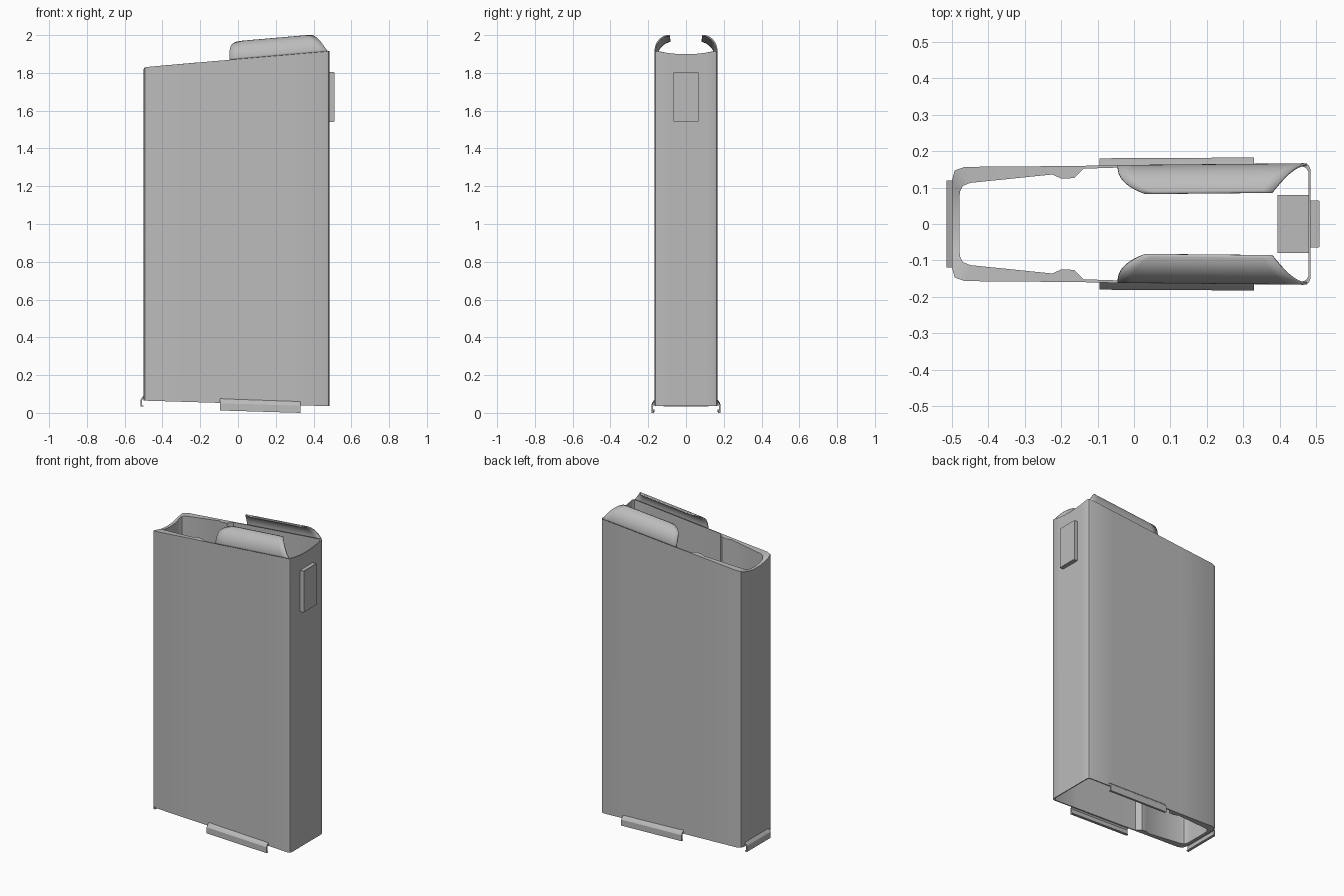
import bpy, bmesh, math

cube = bpy.data.objects.get("Cube")
if cube:
    bpy.data.objects.remove(cube, do_unlink=True)

grey = bpy.data.materials.new("plain grey")
grey.use_nodes = True
COLOUR = (0.5, 0.5, 0.5, 1)
grey.diffuse_color = COLOUR
grey.node_tree.nodes["Principled BSDF"].inputs["Base Color"].default_value = COLOUR


def make(name, bm, angle=40):
    bmesh.ops.recalc_face_normals(bm, faces=bm.faces)
    mesh = bpy.data.meshes.new(name)
    bm.to_mesh(mesh)
    bm.free()
    obj = bpy.data.objects.new(name, mesh)
    bpy.context.collection.objects.link(obj)
    mesh.materials.append(grey)
    bpy.ops.object.select_all(action='DESELECT')
    obj.select_set(True)
    bpy.context.view_layer.objects.active = obj
    bpy.ops.object.shade_smooth_by_angle(angle=math.radians(angle))
    return obj


def skin(bm, rows, closed=False):
    """Join rows of points with quads."""
    verts = [[bm.verts.new(p) for p in row] for row in rows]
    n = len(rows[0])
    for a, b in zip(verts, verts[1:] + (verts[:1] if closed else [])):
        for i in range(n if closed else n - 1):
            j = (i + 1) % n
            bm.faces.new((a[i], a[j], b[j], b[i]))


def box(name, x, y, z, bevel=0.0):
    bm = bmesh.new()
    bmesh.ops.create_cube(bm, size=1)
    for v in bm.verts:
        v.co = [s[0] + (c + 0.5) * (s[1] - s[0]) for c, s in zip(v.co, (x, y, z))]
    if bevel:
        bmesh.ops.bevel(bm, geom=bm.edges[:], offset=bevel, segments=2, affect='EDGES')
    return make(name, bm)


def top(x):
    return 1.83 + 0.086 * (x + 0.5)


def bottom(x):
    return 0.065 - 0.03 * (x + 0.5)


# Hollow casing: half outlines of the outer and inner wall, rear to front
outer = [(-.5, 0), (-.5, .04), (-.5, .08), (-.5, .12), (-.493, .147), (-.465, .157),
         (-.22, .159), (-.2, .159), (-.165, .16), (-.135, .16), (-.045, .162),
         (.3, .165), (.465, .167), (.48, .162), (.485, .15), (.485, .1), (.485, .05), (.485, 0)]
inner = [(-.48, 0), (-.48, .035), (-.48, .07), (-.478, .09), (-.47, .105), (-.45, .113),
         (-.225, .136), (-.2, .125), (-.165, .126), (-.138, .152), (-.045, .155),
         (.3, .158), (.458, .16), (.473, .154), (.479, .144), (.479, .1), (.479, .05), (.479, 0)]


def loop(half):
    return half + [(x, -y) for x, y in half[-2:0:-1]]


def rim(x, y):
    """The upper rim dips in the middle of both end walls."""
    sag = max(0, 1 - (y / 0.15) ** 2)
    depth = 0.03 if x < -0.44 else 0.016 if x > 0.44 else 0
    return top(x) - depth * sag


out, inn = loop(outer), loop(inner)
bm = bmesh.new()
skin(bm, [[(x, y, bottom(x)) for x, y in out],
          [(x, y, rim(x, y)) for x, y in out],
          [(x, y, rim(*o)) for (x, y), o in zip(inn, out)],
          [(x, y, bottom(x)) for x, y in inn]], closed=True)
make("casing", bm, 30)


# Curled lips over the upper opening
def lip(name, side):
    bm = bmesh.new()
    rows = []
    for i in range(17):
        t = i / 16
        a = t * math.pi / 2
        start, end = -0.045 + 0.075 * t ** 4, 0.475 - 0.095 * t
        row = []
        for k in range(13):
            x = start + (end - start) * k / 12
            wall = 0.162 + 0.0095 * (x + 0.045) - 0.0035
            row.append((x, side * (wall - 0.077 * (1 - math.cos(a))),
                        top(x) + 0.092 * math.sin(a)))
        rows.append(row)
    skin(bm, rows)
    obj = make(name, bm)
    mod = obj.modifiers.new("thickness", 'SOLIDIFY')
    mod.thickness = 0.007
    mod.offset = 0


# Hooked rails along the lower edge: distance outward, height
hook = [(-.004, .03), (.002, .022), (.012, .012), (.018, .002), (.018, -.036),
        (.004, -.036), (.004, -.03), (.011, -.03), (.011, -.002), (.004, .008), (-.004, .012)]


def rail(name, ends, place):
    bm = bmesh.new()
    rows = [[place(e, d, h) for d, h in hook] for e in ends]
    skin(bm, [row + row[:1] for row in rows])
    bmesh.ops.remove_doubles(bm, verts=bm.verts, dist=1e-5)
    bm.verts.ensure_lookup_table()
    n = len(hook)
    bm.edges.ensure_lookup_table()
    bmesh.ops.holes_fill(bm, edges=[e for e in bm.edges if e.is_boundary], sides=n)
    make(name, bm, 30)


for label, side in (("left", 1), ("right", -1)):
    lip(label + "_lip" if side else "", side)
    rail(label + "_rail", (-.095, .33),
         lambda x, d, h, s=side: (x, s * (.163 + .005 * x + d), bottom(x) - .004 + h))
rail("rear_rail", (-.12, .12), lambda y, d, h: (-.497 - d, y, .069 + h))

# Catch plate on the end wall and the block behind it
box("catch_plate", (.48, .51), (-.065, .065), (1.54, 1.805), 0.002)
box("catch_block", (.395, .481), (-.08, .08), (1.54, 1.8))
